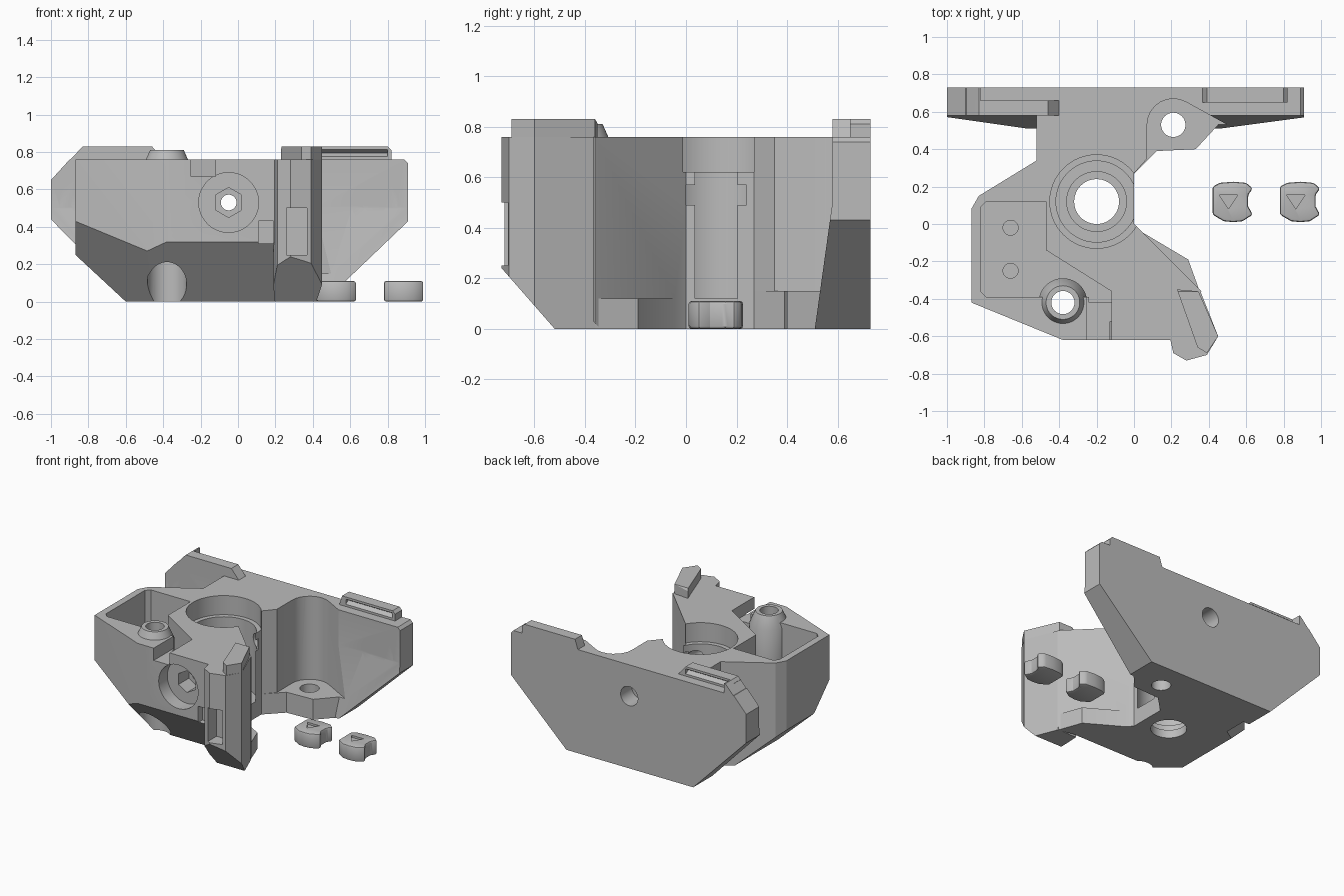
import bpy, bmesh, math
from mathutils import Vector

cube = bpy.data.objects.get("Cube")
if cube:
    bpy.data.objects.remove(cube, do_unlink=True)

grey = bpy.data.materials.new("matte_grey")
grey.use_nodes = True
grey.diffuse_color = (0.5, 0.5, 0.5, 1)
grey.node_tree.nodes["Principled BSDF"].inputs["Base Color"].default_value = (0.5, 0.5, 0.5, 1)


def add(name, bm):
    bmesh.ops.recalc_face_normals(bm, faces=bm.faces)
    mesh = bpy.data.meshes.new(name)
    bm.to_mesh(mesh)
    bm.free()
    mesh.materials.append(grey)
    ob = bpy.data.objects.new(name, mesh)
    bpy.context.collection.objects.link(ob)
    return ob


def prism(name, pts, a, b, axis="z", cuts=()):
    """Extrude an outline along an axis, then trim it by (point, outward normal) planes."""
    place = {"z": lambda p, h: (p[0], p[1], h),
             "y": lambda p, h: (p[0], h, p[1]),
             "x": lambda p, h: (h, p[0], p[1])}[axis]
    bm = bmesh.new()
    low = [bm.verts.new(place(p, a)) for p in pts]
    high = [bm.verts.new(place(p, b)) for p in pts]
    bm.faces.new(low)
    bm.faces.new(high)
    for i in range(len(pts)):
        j = (i + 1) % len(pts)
        bm.faces.new((low[i], low[j], high[j], high[i]))
    bmesh.ops.recalc_face_normals(bm, faces=bm.faces)
    for co, no in cuts:
        res = bmesh.ops.bisect_plane(bm, geom=bm.verts[:] + bm.edges[:] + bm.faces[:],
                                     plane_co=co, plane_no=no, clear_outer=True)
        edges = [e for e in res["geom_cut"] if isinstance(e, bmesh.types.BMEdge)]
        bmesh.ops.holes_fill(bm, edges=edges)
    return add(name, bm)


def box(x0, x1, y0, y1, z0, z1):
    return prism("box", [(x0, y0), (x1, y0), (x1, y1), (x0, y1)], z0, z1)


def tube(u, v, r, a, b, axis="z", r2=None, n=48):
    """Cylinder or cone along an axis, from a to b, around (u, v)."""
    bm = bmesh.new()
    bmesh.ops.create_cone(bm, cap_ends=True, segments=n, radius1=r,
                          radius2=r if r2 is None else r2, depth=b - a)
    for vert in bm.verts:
        p, q, h = vert.co.x + u, vert.co.y + v, vert.co.z + (a + b) / 2
        vert.co = {"z": (p, q, h), "y": (p, h, q), "x": (h, p, q)}[axis]
    return add("tube", bm)


def combine(base, others, op):
    for other in others:
        mod = base.modifiers.new("bool", "BOOLEAN")
        mod.operation, mod.object, mod.solver = op, other, "EXACT"
        bpy.context.view_layer.update()
        dg = bpy.context.evaluated_depsgraph_get()
        mesh = bpy.data.meshes.new_from_object(base.evaluated_get(dg))
        base.modifiers.clear()
        base.data = mesh
        bpy.data.objects.remove(other, do_unlink=True)


def finish(ob):
    bpy.ops.object.select_all(action="DESELECT")
    ob.select_set(True)
    bpy.context.view_layer.objects.active = ob
    bpy.ops.object.shade_smooth_by_angle(angle=math.radians(25))


# Main body with sloping underside
outline = [(-.52, .62), (-.52, .34), (-.83, .15), (-.87, .08), (-.87, -.42), (-.38, -.62),
           (.25, -.62), (.36, -.36), (0, 0), (0, .27), (.07, .35), (.07, .62)]
body = prism("bracket_body", outline, 0, .76, cuts=[
    ((-.88, 0, .26), Vector((-.26, 0, -.28))),
    ((0, -.62, .32), Vector((0, -.32, -.28))),
    ((-.87, -.42, .43), Vector((-.106, -.13, -.128)))])

# Back plate, thicker towards the bottom
plate = [(-1, .65), (-1, .44), (-.57, 0), (.46, 0), (.91, .43), (.91, .74), (.89, .76), (-.9, .76)]
back = prism("plate", plate, .58, .73, "y")
back_low = prism("plate_low", plate, .5, .73, "y",
                 cuts=[((0, .57, .43), Vector((0, -.43, .06)))])
end_hook = prism("hook", [(-.98, .67), (-.83, .83), (-.82, .83), (-.82, .7)], .58, .73, "y")
rail_right = prism("rail", [(-.85, .72), (-.85, .81), (-.83, .83), (-.46, .83), (-.40, .76), (-.40, .72)],
                   .58, .66, "y")
rail_left = prism("rail", [(.36, .74), (.39, .83), (.80, .83), (.82, .81), (.82, .74)],
                  .65, .73, "y")

# Nose at the front with its raised cap
nose = prism("nose", [(.19, -.60), (.21, -.69), (.28, -.73), (.39, -.7), (.45, -.6), (.355, -.36), (.2, -.36)],
             0, .76, cuts=[((0, -.73, .24), Vector((0, -.24, -.21)))])
cap = prism("cap", [(.23, -.35), (.345, -.36), (.45, -.6), (.39, -.69), (.34, -.66)], .74, .83,
            cuts=[((0, -.36, .83), Vector((0, .07, .04)))])

# Low flange, screw seat floor and the left web of the plate
flange = prism("flange", [(-.05, -.01), (.02, -.03), (.29, -.19), (.355, -.37), (.1, -.3)], 0, .12)
seat = prism("seat", [(-.02, .2), (0, .27), (.12, .39), (.33, .40), (.45, .53), (.45, .65), (-.02, .65)], 0, .15)
web = prism("web", [(.05, .36), (.12, .39), (.2, .62), (.05, .62)], 0, .76)

combine(body, [back, back_low, end_hook, rail_right, rail_left, nose, cap, flange, seat, web], "UNION")

# Open tray, then the screw boss standing in it
tray = prism("tray", [(-.79, .12), (-.47, .12), (-.47, -.14), (-.12, -.36), (-.12, -.42), (-.24, -.42),
                      (-.24, -.39), (-.79, -.39), (-.82, -.36), (-.82, .09)], .45, .9)
combine(body, [tray, box(-.25, -.12, -.7, -.38, .67, .9)], "DIFFERENCE")
combine(body, [tube(-.38, -.42, .13, .4, .72), tube(-.38, -.42, .13, .72, .81, r2=.09)], "UNION")

# Round corner above the seat
arc = [(.21 + .14 * math.cos(t), .53 + .14 * math.sin(t))
       for t in (math.radians(180 - 15 * i) for i in range(9))]
corner = prism("corner", [(.07, .3)] + arc + [(.5, .53), (.5, .3)], .15, .9)

holes = [
    corner,
    tube(.21, .53, .065, -.1, .3),
    # central stepped bore
    tube(-.2, .12, .25, .62, .9, n=64),
    tube(-.2, .12, .217, .12, .7, n=64),
    tube(-.2, .12, .16, .06, .2),
    tube(-.2, .12, .12, -.1, .2),
    box(-.06, .05, 0, .24, .49, .57),
    # vertical screw hole with its head recess
    tube(-.38, -.42, .062, -.1, .9),
    tube(-.38, -.42, .105, -.1, .22),
    # tray floor screws
    tube(-.66, -.02, .04, .38, .5),
    tube(-.66, -.25, .04, .38, .5),
    # stepped hole in the front face, running to the back
    tube(-.05, .53, .16, -.8, -.52, "y"),
    tube(-.05, .53, .08, -.6, -.4, "y", n=6),
    tube(-.05, .53, .042, -.5, .8, "y"),
    tube(-.05, .53, .07, .6, .8, "y"),
    # nose window, side hole and notch
    box(.26, .37, -.8, -.62, .25, .5),
    tube(-.54, .37, .07, .35, .6, "x"),
    tube(-.54, .37, .045, .25, .6, "x"),
    box(.11, .19, -.7, -.57, .31, .43),
    # grooves under the two rails
    prism("groove", [(.67, .77), (.63, .795), (.67, .82)], -.8, -.46, "x"),
    prism("groove", [(.64, .77), (.68, .795), (.64, .82)], .42, .80, "x"),
]
# Outer mounting holes in the plate
for x in (-.83, .73):
    holes += [tube(x, .53, .065, .4, .8, "y")]
holes += [tube(.73, .53, .125, .4, .61, "y"), tube(-.83, .53, .125, .45, .61, "y")]
combine(body, holes, "DIFFERENCE")
finish(body)

# Two loose retaining clips
clip = [(.42, .05), (.42, .2), (.46, .22), (.53, .226), (.60, .22), (.635, .19), (.61, .155),
        (.61, .095), (.635, .05), (.58, .015), (.53, .01), (.48, .015)]
for side, dx in (("inner", 0), ("outer", .36)):
    ob = prism(side + "_clip", [(x + dx, y) for x, y in clip], 0, .11)
    mark = prism("mark", [(x + dx, y) for x, y in ((.455, .155), (.555, .155), (.505, .08))], .095, .2)
    bev = ob.modifiers.new("bevel", "BEVEL")
    bev.width, bev.segments = .012, 2
    combine(ob, [mark], "DIFFERENCE")
    finish(ob)
